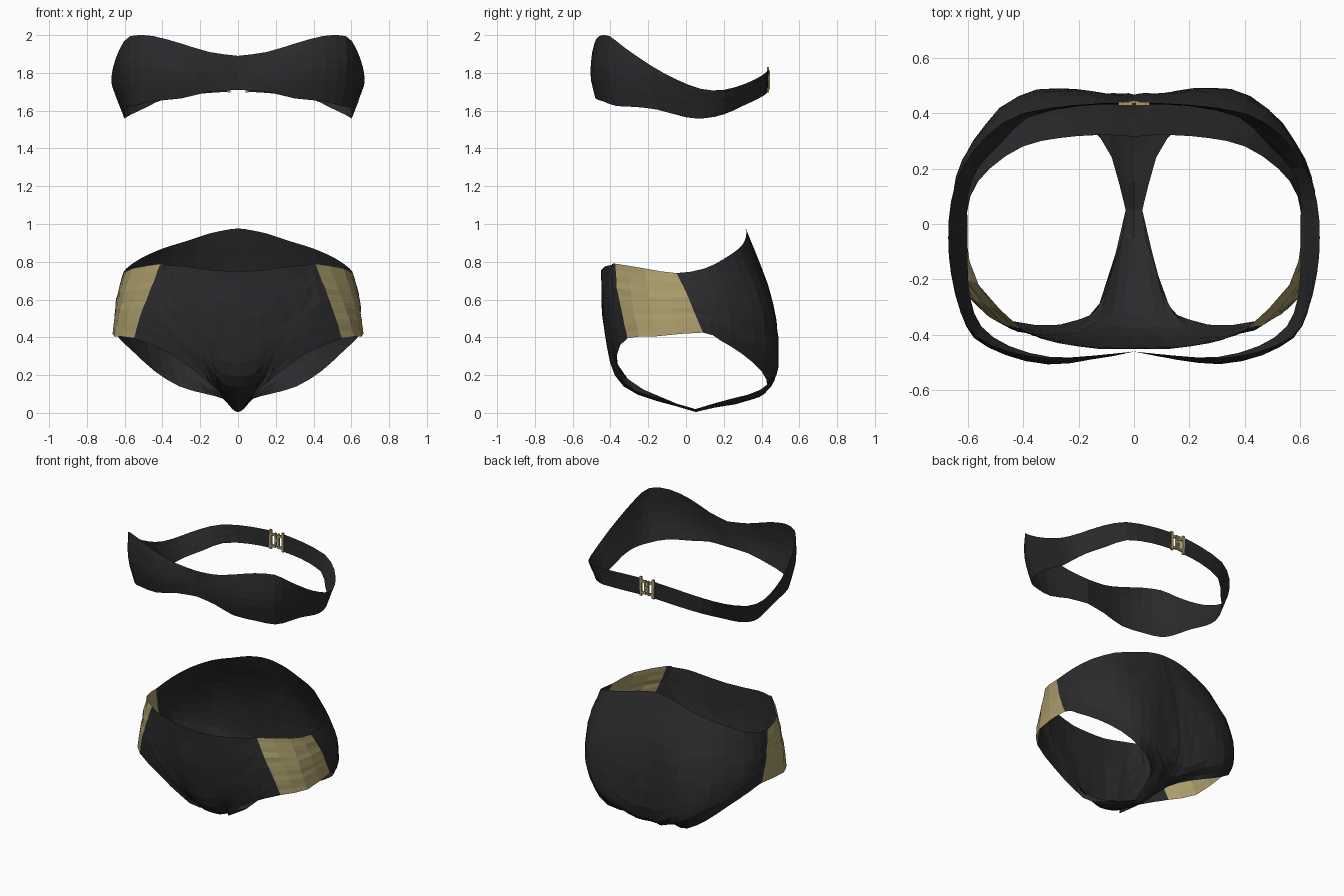
import bpy, bmesh, math, random
from mathutils import Vector

if "Cube" in bpy.data.objects:
    bpy.data.objects.remove(bpy.data.objects["Cube"])

random.seed(4)


def material(name, rgb):
    m = bpy.data.materials.new(name)
    m.diffuse_color = (*rgb, 1)
    m.use_nodes = True
    m.node_tree.nodes["Principled BSDF"].inputs["Base Color"].default_value = m.diffuse_color
    return m


BLACK = material("black fabric", (0.024, 0.024, 0.026))
GOLD = material("muted gold", (0.40, 0.335, 0.145))


def spline(pts, steps):
    """Smooth curve through the points, with `steps` pieces per span."""
    p = [Vector(q) for q in pts]
    p = [2 * p[0] - p[1]] + p + [2 * p[-1] - p[-2]]
    out = []
    for i in range(1, len(p) - 2):
        a, b, c, d = p[i - 1:i + 3]
        for k in range(steps):
            t = k / steps
            out.append(0.5 * (2 * b + (c - a) * t + (2 * a - 5 * b + 4 * c - d) * t * t
                              + (3 * b - a - 3 * c + d) * t ** 3))
    return out + [p[-2]]


def sheet(name, columns, gold_range=(0, 0), wrinkle=0.003):
    """Cloth sheet from vertical columns of the right half, mirrored to the left."""
    bm = bmesh.new()
    last = len(columns) - 1
    for side in (1, -1):
        grid = []
        for i, col in enumerate(columns):
            row = []
            for j, p in enumerate(col):
                edge = j in (0, len(col) - 1) or i in (0, last)
                w = 0 if edge else random.uniform(-wrinkle, wrinkle)
                q = p * (1 + w / max(p.xy.length, 0.2))
                row.append(bm.verts.new((side * q.x, q.y, p.z)))
            grid.append(row)
        for i in range(last):
            for j in range(len(columns[0]) - 1):
                f = [grid[i][j], grid[i][j + 1], grid[i + 1][j + 1], grid[i + 1][j]]
                face = bm.faces.new(f if side == 1 else f[::-1])
                face.material_index = int(gold_range[0] <= i < gold_range[1])
    bmesh.ops.remove_doubles(bm, verts=bm.verts, dist=0.002)
    bmesh.ops.recalc_face_normals(bm, faces=bm.faces)
    me = bpy.data.meshes.new(name)
    bm.to_mesh(me)
    bm.free()
    me.materials.append(BLACK)
    me.materials.append(GOLD)
    ob = bpy.data.objects.new(name, me)
    bpy.context.collection.objects.link(ob)
    return ob


# Briefs: columns from waist to leg edge, front centre round to the side
front = [
    [(0, -.45, .75), (0, -.43, .42), (0, -.33, .14), (0, .05, .005)],
    [(.13, -.45, .755), (.12, -.43, .44), (.075, -.32, .15), (.03, .05, .02)],
    [(.27, -.43, .775), (.24, -.42, .52), (.18, -.375, .28), (.11, -.27, .115)],
    [(.34, -.41, .78), (.33, -.41, .58), (.28, -.395, .38), (.20, -.345, .20)],
    [(.38, -.39, .785), (.39, -.39, .64), (.38, -.39, .47), (.35, -.365, .31)],
    [(.41, -.375, .79), (.46, -.365, .66), (.51, -.34, .53), (.55, -.31, .395)],
    [(.56, -.22, .765), (.60, -.20, .64), (.63, -.185, .52), (.655, -.16, .405)],
    [(.605, -.05, .74), (.635, 0, .64), (.65, .045, .53), (.655, .09, .425)],
]
# Side round to the back centre
back = [
    [(.59, .10, .765), (.63, .15, .62), (.64, .17, .49), (.62, .18, .385)],
    [(.52, .20, .815), (.57, .27, .60), (.58, .30, .42), (.54, .30, .31)],
    [(.40, .28, .87), (.47, .39, .60), (.48, .42, .37), (.44, .40, .22)],
    [(.27, .31, .91), (.33, .45, .58), (.35, .485, .28), (.31, .43, .14)],
    [(.15, .32, .95), (.20, .46, .58), (.21, .48, .21), (.17, .36, .10)],
    [(.07, .32, .967), (.10, .455, .58), (.10, .45, .14), (.08, .24, .075)],
    [(.03, .317, .974), (.04, .445, .59), (.04, .435, .13), (.03, .05, .02)],
    [(0, .315, .975), (0, .44, .60), (0, .43, .13), (0, .05, .005)],
]
SUB = 2
rows = [spline(c, 4) for c in front + back]
across = [spline([r[j] for r in rows], SUB) for j in range(len(rows[0]))]
columns = [[a[i] for a in across] for i in range(len(across[0]))]
# Side panels are the columns between the two seams
sheet("briefs", columns, gold_range=(5 * SUB, 7 * SUB))

# Bandeau: upper and lower edge, front centre round to the back clasp
upper = [(0, -.46, 1.89), (.15, -.475, 1.91), (.30, -.485, 1.955), (.45, -.46, 1.995),
         (.57, -.405, 1.995), (.625, -.32, 1.93), (.66, -.18, 1.835), (.67, -.05, 1.765),
         (.66, .08, 1.715), (.62, .20, 1.71), (.53, .32, 1.745), (.40, .40, 1.785),
         (.20, .43, 1.81), (.05, .437, 1.82)]
lower = [(0, -.46, 1.71), (.15, -.475, 1.70), (.30, -.48, 1.665), (.45, -.44, 1.65),
         (.55, -.37, 1.625), (.59, -.27, 1.62), (.60, -.15, 1.605), (.60, 0, 1.565),
         (.60, .10, 1.56), (.565, .20, 1.58), (.48, .29, 1.62), (.38, .385, 1.665),
         (.20, .425, 1.69), (.05, .432, 1.70)]
band = []
for t, b in zip(spline(upper, 2), spline(lower, 2)):
    col = []
    for k in range(7):
        p = t.lerp(b, k / 6)
        # fuller cups at the front
        full = max(0, -p.y / 0.5) * min(1, abs(p.x) / 0.25)
        p.y -= 0.024 * full * math.sin(math.pi * k / 6)
        p.x += 0.02 * full * math.sin(math.pi * k / 6) * min(1, p.x / 0.6)
        col.append(p)
    band.append(col)
sheet("bandeau", band, wrinkle=0.002)


# Clasp: bars and hooks joining the band ends
def bar(name, x, z, sx, sz, y=.434):
    bpy.ops.mesh.primitive_cube_add(size=1, location=(x, y, z))
    ob = bpy.context.object
    ob.name = name
    ob.scale = (sx, .012, sz)
    ob.data.materials.append(GOLD)


for s in (-1, 1):
    bar("clasp_end_bar", s * .048, 1.763, .016, .135)
    bar("clasp_hook", s * .012, 1.763, .012, .10, .438)
    for z in (1.72, 1.80):
        bar("clasp_link", s * .028, z, .045, .016)
bar("clasp_centre", 0, 1.763, .03, .02, .44)
